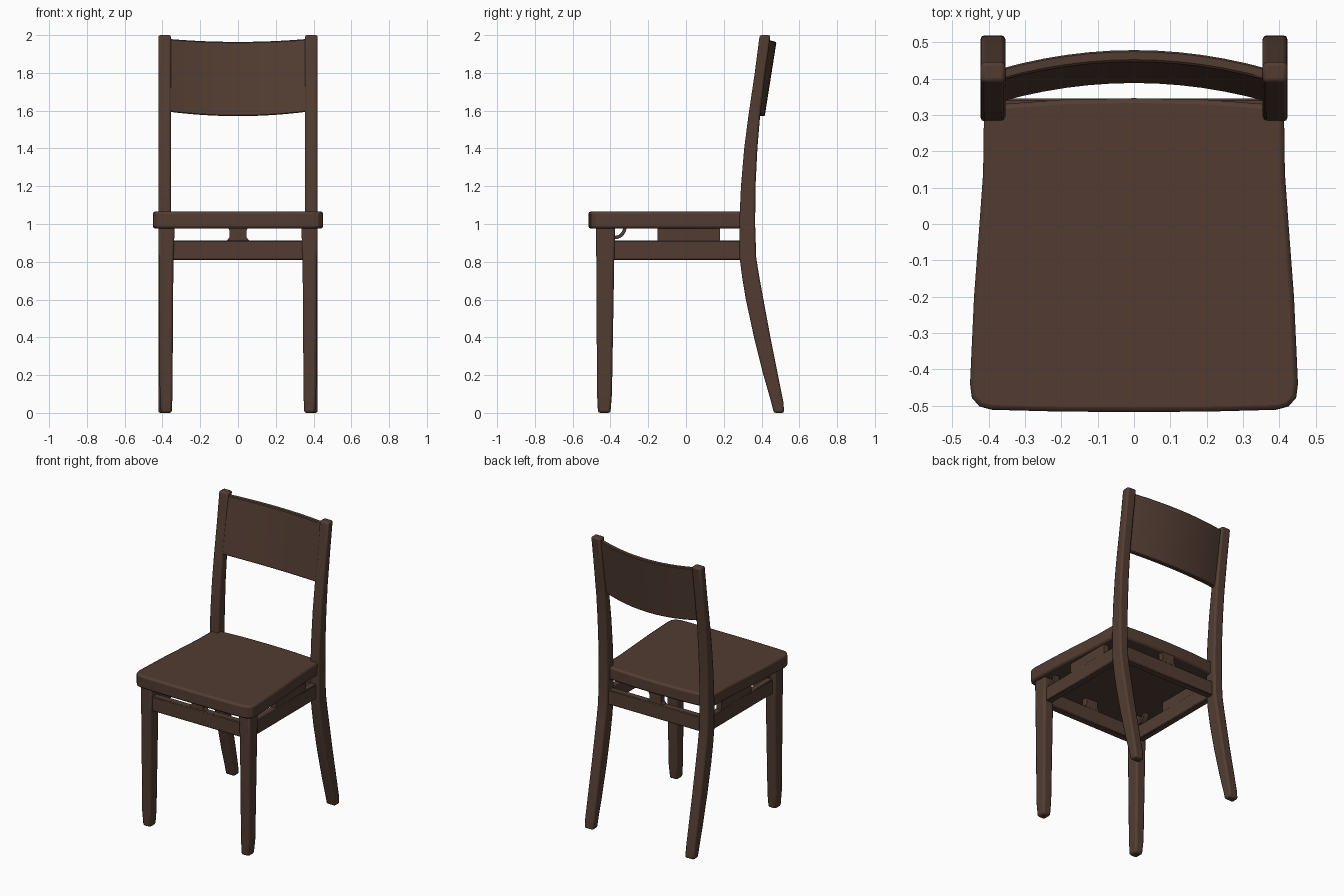
import bpy, bmesh, math

if "Cube" in bpy.data.objects:
    bpy.data.objects.remove(bpy.data.objects["Cube"])

wood = bpy.data.materials.new("dark_wood")
wood.diffuse_color = (0.085, 0.046, 0.032, 1)
wood.use_nodes = True
wood.node_tree.nodes["Principled BSDF"].inputs["Base Color"].default_value = wood.diffuse_color


def finish(name, bm, bevel=0.0, segments=1, mirror=False):
    bmesh.ops.recalc_face_normals(bm, faces=bm.faces)
    me = bpy.data.meshes.new(name)
    bm.to_mesh(me)
    bm.free()
    me.materials.append(wood)
    ob = bpy.data.objects.new(name, me)
    bpy.context.collection.objects.link(ob)
    if bevel:
        b = ob.modifiers.new("bevel", 'BEVEL')
        b.width, b.segments = bevel, segments
        b.limit_method, b.angle_limit = 'ANGLE', math.radians(40)
    if mirror:
        m = ob.modifiers.new("mirror", 'MIRROR')
        m.use_axis[0] = True
        m.use_mirror_merge = False
    bpy.ops.object.select_all(action='DESELECT')
    ob.select_set(True)
    bpy.context.view_layer.objects.active = ob
    bpy.ops.object.shade_smooth_by_angle(angle=math.radians(32))
    return ob


def loft(name, rings, **kw):
    """Skin a list of equal-length point rings and cap both ends."""
    bm = bmesh.new()
    loops = [[bm.verts.new(p) for p in r] for r in rings]
    n = len(rings[0])
    for a, b in zip(loops, loops[1:]):
        for i in range(n):
            j = (i + 1) % n
            bm.faces.new((a[i], a[j], b[j], b[i]))
    bm.faces.new(loops[0])
    bm.faces.new(loops[-1])
    return finish(name, bm, **kw)


def rect(x0, x1, y0, y1, z):
    return [(x0, y0, z), (x1, y0, z), (x1, y1, z), (x0, y1, z)]


def box(name, x, y, z, **kw):
    return loft(name, [rect(*x, *y, z[0]), rect(*x, *y, z[1])], **kw)


# Curved rear posts: height, front edge, back edge
post = [(0.0, 0.465, 0.52), (0.06, 0.45, 0.515), (0.2, 0.41, 0.487),
        (0.4, 0.36, 0.447), (0.6, 0.317, 0.41), (0.72, 0.297, 0.388),
        (0.82, 0.284, 0.372), (1.0, 0.282, 0.366), (1.2, 0.291, 0.368),
        (1.4, 0.308, 0.378), (1.57, 0.33, 0.392), (1.8, 0.364, 0.42),
        (2.0, 0.39, 0.447)]
loft("rear_post", [rect(0.354, 0.422, a, b, z) for z, a, b in post],
     bevel=0.011, segments=2, mirror=True)

# Slightly tapered front legs
loft("front_leg", [rect(0.35, 0.408, -0.466, -0.4, 0.0),
                   rect(0.347, 0.414, -0.471, -0.392, 0.1),
                   rect(0.342, 0.419, -0.475, -0.38, 0.8),
                   rect(0.335, 0.422, -0.476, -0.375, 0.99)],
     bevel=0.012, segments=2, mirror=True)

# Tapered seat with rounded front corners
half = [(0.0, -0.517), (0.2, -0.516), (0.39, -0.511), (0.425, -0.502),
        (0.446, -0.478), (0.451, -0.44), (0.44, -0.2), (0.425, 0.0),
        (0.415, 0.14), (0.413, 0.28), (0.40, 0.325), (0.36, 0.33),
        (0.2, 0.342), (0.0, 0.346)]
outline = half + [(-x, y) for x, y in half[-2:0:-1]]
loft("seat", [[(x, y, z) for x, y in outline] for z in (0.976, 1.066)],
     bevel=0.013, segments=2)

# Bowed, leaning backrest panel
slices = []
for i in range(13):
    x = -0.37 + 0.74 * i / 12
    bow = 1 - (x / 0.37) ** 2
    y = 0.335 + 0.052 * bow
    zb, zt = 1.595 - 0.024 * bow, 1.98 - 0.016 * bow
    slices.append([(x, y, zb), (x, y + 0.03, zb),
                   (x, y + 0.092, zt), (x, y + 0.06, zt)])
loft("backrest", slices, bevel=0.005)

# Rails below the seat
box("front_rail", (-0.36, 0.36), (-0.455, -0.405), (0.81, 0.912), bevel=0.005)
box("rear_rail", (-0.37, 0.37), (0.297, 0.345), (0.81, 0.912), bevel=0.005)
loft("side_rail", [[(x, y, z) for x, z in
                    ((0.355, 0.81), (0.402, 0.81), (0.402, 0.912), (0.355, 0.912))]
                   for y in (-0.40, 0.31)], bevel=0.005, mirror=True)

# Spacer blocks between the rails and the seat
for name, y0, y1 in (("front_spacer", -0.45, -0.41), ("rear_spacer", 0.30, 0.34)):
    loft(name, [rect(-0.065, 0.065, y0, y1, 0.905),
                rect(-0.045, 0.045, y0, y1, 0.93),
                rect(-0.045, 0.045, y0, y1, 0.965),
                rect(-0.055, 0.055, y0, y1, 0.985)])
box("side_spacer", (0.36, 0.398), (-0.15, 0.18), (0.905, 0.985), mirror=True)

# Small curved brackets behind the front legs
arc = []
for i in range(7):
    a = math.pi / 2 * i / 6
    arc.append([(x, -0.378 + r * math.sin(a), 0.982 - r * math.cos(a))
                for x, r in ((0.35, 0.045), (0.385, 0.045), (0.385, 0.063), (0.35, 0.063))])
loft("corner_bracket", arc, mirror=True)
